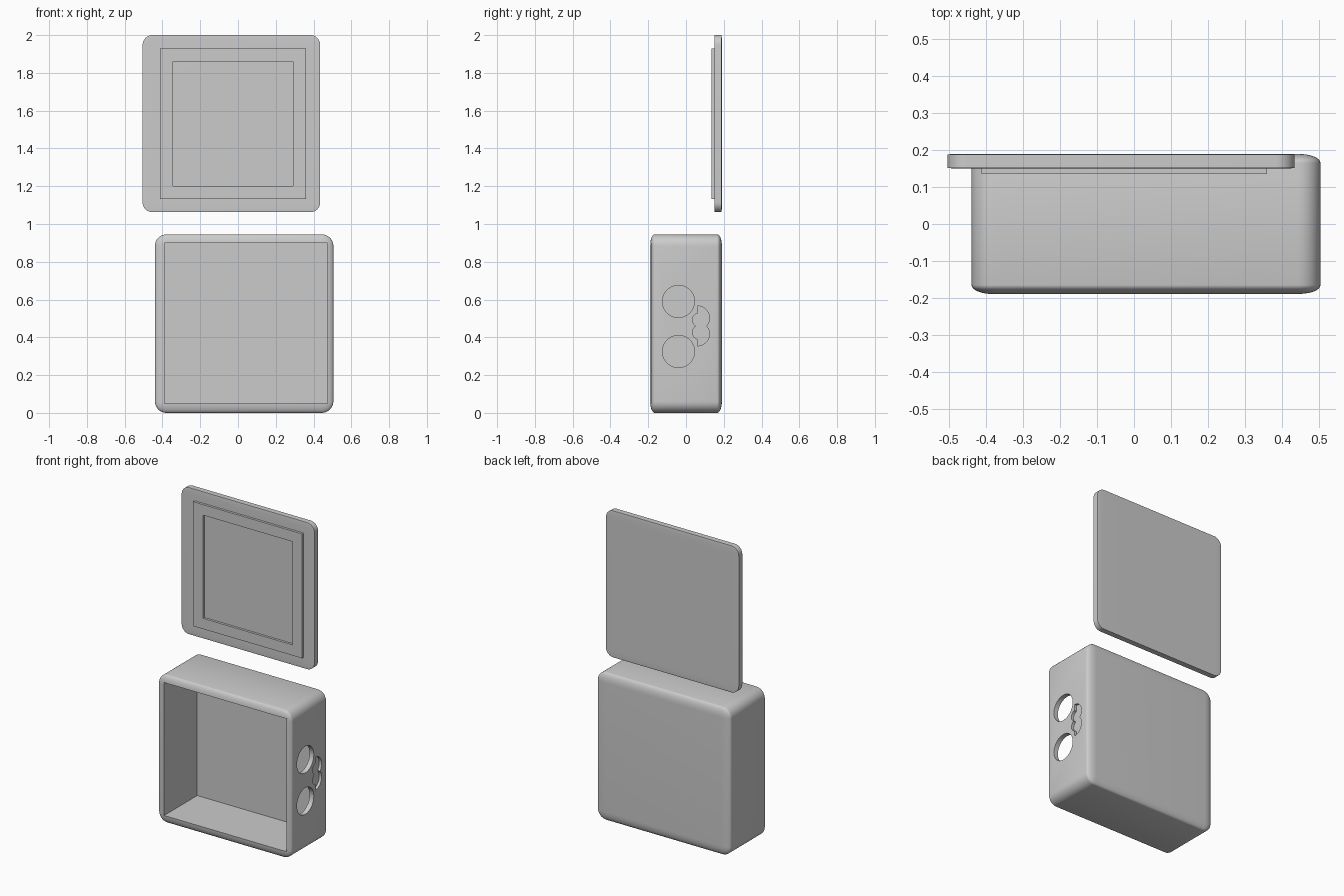
import bpy, bmesh, math
from mathutils import Vector

default = bpy.data.objects.get("Cube")
if default:
    bpy.data.objects.remove(default, do_unlink=True)


def finish(name, bm):
    bmesh.ops.recalc_face_normals(bm, faces=bm.faces)
    mesh = bpy.data.meshes.new(name)
    bm.to_mesh(mesh)
    bm.free()
    obj = bpy.data.objects.new(name, mesh)
    bpy.context.collection.objects.link(obj)
    return obj


def block(name, low, high, rounding=0):
    """Box between two corners; rounding is relative, so it flattens with the box."""
    low, high = Vector(low), Vector(high)
    bm = bmesh.new()
    bmesh.ops.create_cube(bm, size=1)
    if rounding:
        bmesh.ops.bevel(bm, geom=bm.edges[:], offset=rounding, segments=8,
                        profile=0.5, affect='EDGES')
    bmesh.ops.scale(bm, vec=high - low, verts=bm.verts)
    bmesh.ops.translate(bm, vec=(low + high) / 2, verts=bm.verts)
    return finish(name, bm)


def side_cutter(y, z, radius, x_inner, arc=math.tau):
    """Disc, or half disc bulging to +y, extruded along x through the side wall."""
    steps = 48
    count = steps if arc == math.tau else steps + 1
    bm = bmesh.new()
    ring = []
    for i in range(count):
        a = -math.pi / 2 + arc * i / steps
        ring.append(bm.verts.new((x_inner, y + radius * math.cos(a),
                                  z + radius * math.sin(a))))
    face = bm.faces.new(ring)
    grown = bmesh.ops.extrude_face_region(bm, geom=[face])["geom"]
    verts = [v for v in grown if isinstance(v, bmesh.types.BMVert)]
    bmesh.ops.translate(bm, vec=(0.6 - x_inner, 0, 0), verts=verts)
    return finish("side_cutter", bm)


def cut(target, cutter):
    cutter.hide_render = True
    mod = target.modifiers.new("cut", 'BOOLEAN')
    mod.operation = 'DIFFERENCE'
    mod.solver = 'EXACT'
    mod.object = cutter
    bpy.context.view_layer.objects.active = target
    bpy.ops.object.modifier_apply(modifier=mod.name)
    bpy.data.objects.remove(cutter, do_unlink=True)


def smooth(obj):
    bpy.ops.object.select_all(action='DESELECT')
    obj.select_set(True)
    bpy.context.view_layer.objects.active = obj
    bpy.ops.object.shade_smooth_by_angle(angle=math.radians(30))


# Open-fronted case with softly rounded edges
case = block("case", (-0.44, -0.19, 0), (0.505, 0.19, 0.945), 0.065)
cut(case, block("cavity_cutter", (-0.39, -0.3, 0.05), (0.475, 0.145, 0.9)))

# Two round ports through the side wall
for z in (0.325, 0.59):
    cut(case, side_cutter(-0.04, z, 0.085, 0.4))

# Shallow double-lobed recess beside the ports
for z in (0.418, 0.503):
    cut(case, side_cutter(0.061, z, 0.063, 0.488, math.pi))
for z in (0.426, 0.492):
    cut(case, side_cutter(0.071, z, 0.037, 0.488))
smooth(case)

# Lid plate raised above the case
lid = block("lid_plate", (-0.505, 0.15, 1.063), (0.435, 0.19, 2), 0.055)
smooth(lid)

# Square locating rim on the inside of the lid
rim = block("lid_rim", (-0.413, 0.135, 1.132), (0.36, 0.155, 1.928))
cut(rim, block("rim_cutter", (-0.343, 0.1, 1.2), (0.292, 0.2, 1.86)))
